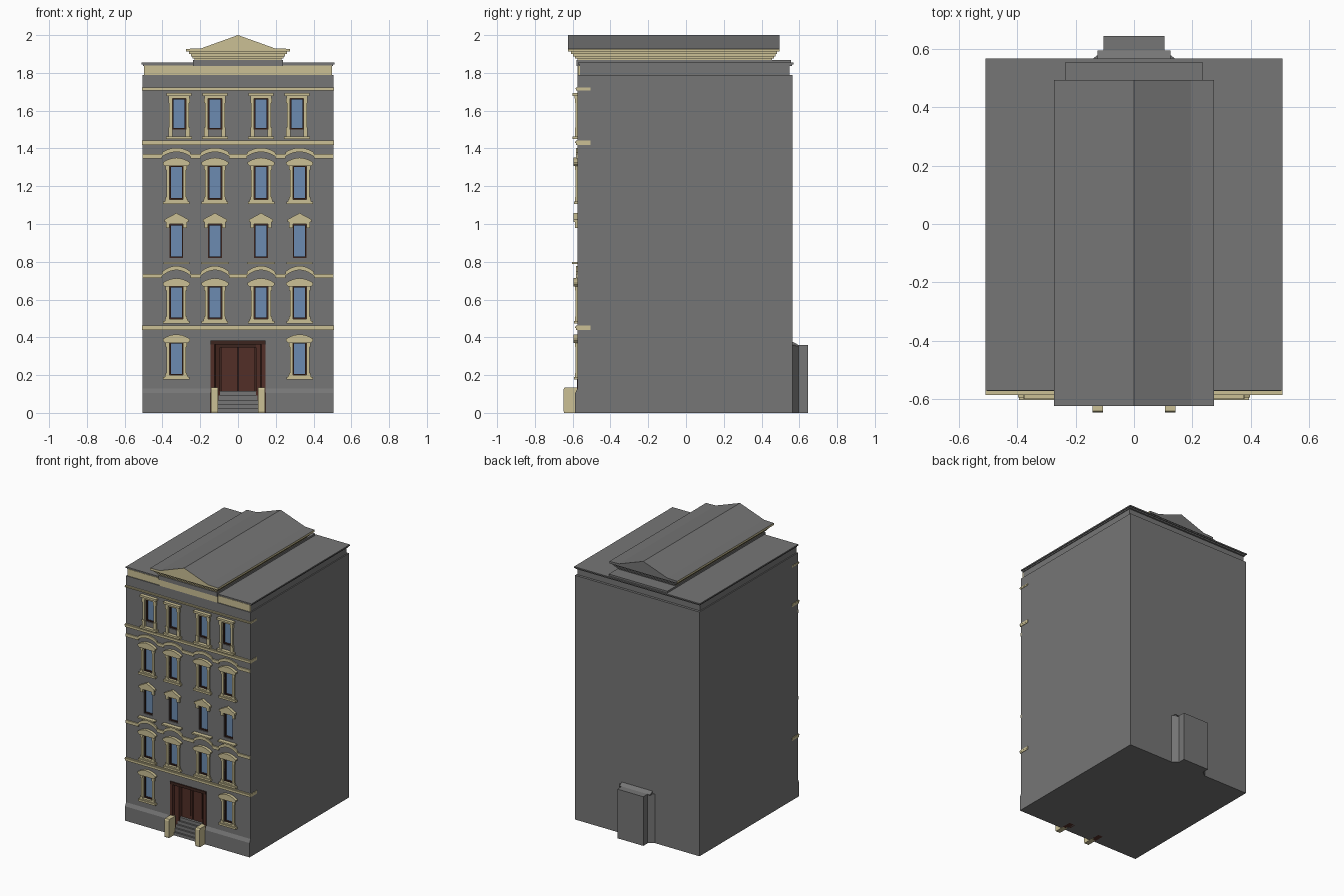
import bpy, bmesh, math

if "Cube" in bpy.data.objects:
    bpy.data.objects.remove(bpy.data.objects["Cube"])

def mat(name, c):
    m = bpy.data.materials.new(name)
    m.diffuse_color = (*c, 1)
    m.use_nodes = True
    m.node_tree.nodes["Principled BSDF"].inputs["Base Color"].default_value = m.diffuse_color
    return m

GRAY = mat("gray_stone", (0.18, 0.18, 0.18))
CREAM = mat("cream_trim", (0.60, 0.53, 0.30))
GLASS = mat("blue_glass", (0.15, 0.26, 0.44))
DOOR = mat("door_wood", (0.085, 0.028, 0.02))
DARK = mat("dark_wood", (0.045, 0.018, 0.013))

parts = {}   # name -> (bmesh, material)

def prism(name, m, pts, a0, a1, axis='y'):
    """Extrude a 2D outline along an axis and add it to the named part."""
    bm = parts.setdefault(name, (bmesh.new(), m))[0]
    def P(u, v, a):
        return {'y': (u, a, v), 'x': (a, u, v), 'z': (u, v, a)}[axis]
    lo = [bm.verts.new(P(u, v, a0)) for u, v in pts]
    hi = [bm.verts.new(P(u, v, a1)) for u, v in pts]
    fs = [bm.faces.new(lo), bm.faces.new(hi)]
    n = len(pts)
    for i in range(n):
        j = (i + 1) % n
        fs.append(bm.faces.new((lo[i], lo[j], hi[j], hi[i])))
    bmesh.ops.recalc_face_normals(bm, faces=fs)

def box(name, m, x0, x1, y0, y1, z0, z1):
    prism(name, m, [(x0, z0), (x1, z0), (x1, z1), (x0, z1)], y0, y1)

W = -0.574   # front wall plane

# main block with sloped plinth
prism("building_body", GRAY, [(-0.587, 0), (-0.587, 0.105), (W, 0.13), (W, 1.79),
                              (0.565, 1.79), (0.565, 0)], -0.505, 0.505, 'x')

# rear projection with splayed sides
prism("rear_projection", GRAY, [(-.145, .55), (-.145, .565), (-.105, .595), (-.105, .645), (.105, .645),
                                (.105, .595), (.145, .565), (.145, .55)], 0, 0.36, 'z')
prism("rear_projection_top", GRAY, [(.55, .355), (.55, .376), (.565, .376), (.595, .36), (.595, .355)],
      -0.125, 0.125, 'x')

# window rows: centres, opening bottom, opening top
OUT, IN, H = 0.326, 0.122, 0.036
rows = [((-OUT, OUT), 0.20, 0.375, "arch"),
        ((-OUT, -IN, IN, OUT), 0.497, 0.672, "arch"),
        ((-OUT, -IN, IN, OUT), 0.82, 1.00, "gable"),
        ((-OUT, -IN, IN, OUT), 1.13, 1.31, "arch"),
        ((-0.312, -IN, IN, 0.312), 1.50, 1.665, "flat")]

for xs, z0, z1, kind in rows:
    for x in xs:
        # opening, sash and glass
        box("cutter", GRAY, x - H, x + H, -0.7, -0.55, z0, z1)
        box("window_glass", GLASS, x - H, x + H, -0.556, -0.549, z0, z1)
        t = 0.007
        for s in (-1, 1):
            a, b = sorted((x + s * H, x + s * (H - t)))
            box("window_sashes", DARK, a, b, -0.568, -0.55, z0, z1)
        box("window_sashes", DARK, x - H, x + H, -0.567, -0.55, z1 - t, z1)
        box("window_sashes", DARK, x - H, x + H, -0.567, -0.55, z0, z0 + t)
        if kind == "gable":
            # triangular pediment on brackets, thin separate sill
            for s in (-1, 1):
                a, b = sorted((x + s * 0.036, x + s * 0.056))
                box("window_brackets", CREAM, a, b, -0.588, -0.57, 0.98, 1.01)
            box("window_hoods", CREAM, x - .056, x + .056, -0.588, -0.57, 1.0, 1.012)
            prism("window_hoods", CREAM, [(x - .063, 1.01), (x + .063, 1.01), (x + .063, 1.024),
                                          (x, 1.058), (x - .063, 1.024)], -0.595, -0.57)
            w = 0.068 if abs(x) > 0.2 else 0.075
            box("window_sills", CREAM, x - w, x + w, -0.604, -0.57, 0.788, 0.798)
            continue
        # jambs with small capitals
        for s in (-1, 1):
            a, b = sorted((x + s * H, x + s * 0.052))
            box("window_jambs", CREAM, a, b, -0.584, -0.57, z0, z1)
            a, b = sorted((x + s * H, x + s * 0.057))
            box("window_jambs", CREAM, a, b, -0.588, -0.57, z1 - 0.025, z1)
            box("window_jambs", CREAM, a, b, -0.588, -0.57, z0, z0 + 0.012)
        if kind == "arch":
            # segmental hood and sill
            pts = [(x - .06, z1 - .004), (x + .06, z1 - .004), (x + .072, z1 + .008)]
            for i in range(9):
                u = math.cos(math.pi * i / 8)
                pts.append((x + .072 * u, z1 + .016 + .025 * (1 - u * u)))
            pts.append((x - .072, z1 + .008))
            prism("window_hoods", CREAM, pts, -0.596, -0.57)
            box("window_sills", CREAM, x - .07, x + .07, -0.594, -0.57, z0 - .024, z0 - .01)
            box("window_sills", CREAM, x - .06, x + .06, -0.587, -0.57, z0 - .01, z0)
        else:
            # flat stepped hood, pedestals and sill
            box("window_hoods", CREAM, x - .055, x + .055, -0.59, -0.57, z1, z1 + .013)
            box("window_hoods", CREAM, x - .066, x + .066, -0.6, -0.57, z1 + .013, z1 + .028)
            for s in (-1, 1):
                a, b = sorted((x + s * .034, x + s * .057))
                box("window_jambs", CREAM, a, b, -0.587, -0.57, 1.463, 1.5)
            box("window_sills", CREAM, x - .068, x + .068, -0.6, -0.57, 1.45, 1.464)

# string courses wrapping round the front corners
for z0, z1 in ((0.438, 0.462), (1.418, 1.442), (1.708, 1.722)):
    box("string_courses", CREAM, -0.508, 0.508, -0.582, -0.505, z0, z1)
    zm = (z0 + z1) / 2
    box("string_courses", CREAM, -0.509, 0.509, -0.587, -0.505, zm, z1 - 0.004)

# courses that arch over the windows
def lift(x):
    for c in (-OUT, -IN, IN, OUT):
        d = abs(x - c) / 0.075
        if d < 1:
            return 0.012 + 0.03 * (1 - d * d)
    return 0
xs = {-0.505, 0.505}
for c in (-OUT, -IN, IN, OUT):
    xs |= {c + 0.0749 * i / 5 for i in range(-5, 6)} | {c - 0.0755, c + 0.0755}
xs = sorted(xs)
for z, k in ((0.714, 1), (1.348, 0.8)):
    for a, b in zip(xs, xs[1:]):
        la, lb = k * lift(a), k * lift(b)
        prism("arched_courses", CREAM, [(a, z + la), (b, z + lb), (b, z + lb + .022), (a, z + la + .022)],
              -0.583, -0.57)

# entrance: recess, splayed surround, double door, steps, cheek walls
box("cutter", GRAY, -0.145, 0.145, -0.7, -0.5, -0.05, 0.38)
for s in (-1, 1):
    prism("door_surround", DOOR, [(s * .145, -.578), (s * .125, -.578), (s * .12, -.562), (s * .095, -.545),
                                  (s * .095, -.5), (s * .145, -.5)], 0, 0.365, 'z')
    a, b = sorted((s * .003, s * .09))
    box("door_leaves", DOOR, a, b, -0.52, -0.5, 0.115, 0.345)
    a, b = sorted((s * .018, s * .075))
    box("door_panels", DOOR, a, b, -0.526, -0.515, 0.14, 0.33)
    a, b = sorted((s * .107, s * .143))
    prism("step_cheeks", CREAM, [(-.57, 0), (-.645, 0), (-.648, .01), (-.648, .125), (-.642, .135), (-.57, .135)],
          a, b, 'x')
box("door_back", DARK, -0.1, 0.1, -0.51, -0.495, 0.1, 0.37)
box("door_lintel", DARK, -0.145, 0.145, -0.582, -0.5, 0.362, 0.382)
box("door_lintel", DARK, -0.1, 0.1, -0.545, -0.5, 0.345, 0.365)
for i in range(5):
    box("entrance_steps", GRAY, -0.108, 0.108, -0.59 + 0.013 * i, -0.495, 0, 0.023 * (i + 1))

# roof frieze, cream on the front, with cap slabs
box("roof_frieze", GRAY, -0.497, 0.497, -0.562, 0.547, 1.785, 1.84)
box("frieze_front", CREAM, -0.497, 0.497, -0.568, -0.56, 1.79, 1.84)
box("frieze_panel", CREAM, -0.235, 0.235, -0.575, -0.56, 1.79, 1.838)
box("roof_cap", GRAY, -0.503, 0.503, -0.565, 0.56, 1.836, 1.845)
box("roof_cap", GRAY, -0.51, 0.51, -0.572, 0.568, 1.845, 1.854)
box("roof_base", GRAY, -0.237, 0.237, -0.58, 0.555, 1.836, 1.867)

# stepped cornice under the pediment
for hx, yf, yb, z0, z1 in ((.23, -.575, .455, 1.865, 1.877), (.24, -.588, .465, 1.877, 1.888),
                           (.25, -.598, .473, 1.888, 1.9), (.26, -.61, .482, 1.9, 1.912)):
    box("pediment_cornice", CREAM, -hx, hx, yf, yb, z0, z1)
# long gabled pediment roof
prism("pediment_roof", GRAY, [(-.275, 1.912), (.275, 1.912), (.275, 1.927), (.195, 1.93), (0, 2.0),
                              (-.195, 1.93), (-.275, 1.927)], -0.625, 0.495)

# turn the collected parts into objects
objs = {}
for name, (bm, m) in parts.items():
    me = bpy.data.meshes.new(name)
    bm.to_mesh(me)
    bm.free()
    me.materials.append(m)
    ob = objs[name] = bpy.data.objects.new(name, me)
    bpy.context.collection.objects.link(ob)

# pediment: cream front and side edges; cornice: gray at the back
me = objs["pediment_roof"].data
me.materials.append(CREAM)
for p in me.polygons:
    if p.normal.y < -0.5 or abs(p.normal.x) > 0.9:
        p.material_index = 1
me = objs["pediment_cornice"].data
me.materials.append(GRAY)
for p in me.polygons:
    if p.normal.y > 0.5:
        p.material_index = 1

# cut windows and entrance into the body
body, cutter = objs["building_body"], objs["cutter"]
cutter.hide_render = True
mod = body.modifiers.new("openings", 'BOOLEAN')
mod.object = cutter
mod.operation = 'DIFFERENCE'
mod.solver = 'EXACT'
bpy.context.view_layer.objects.active = body
bpy.ops.object.modifier_apply(modifier=mod.name)
bpy.data.objects.remove(cutter)
